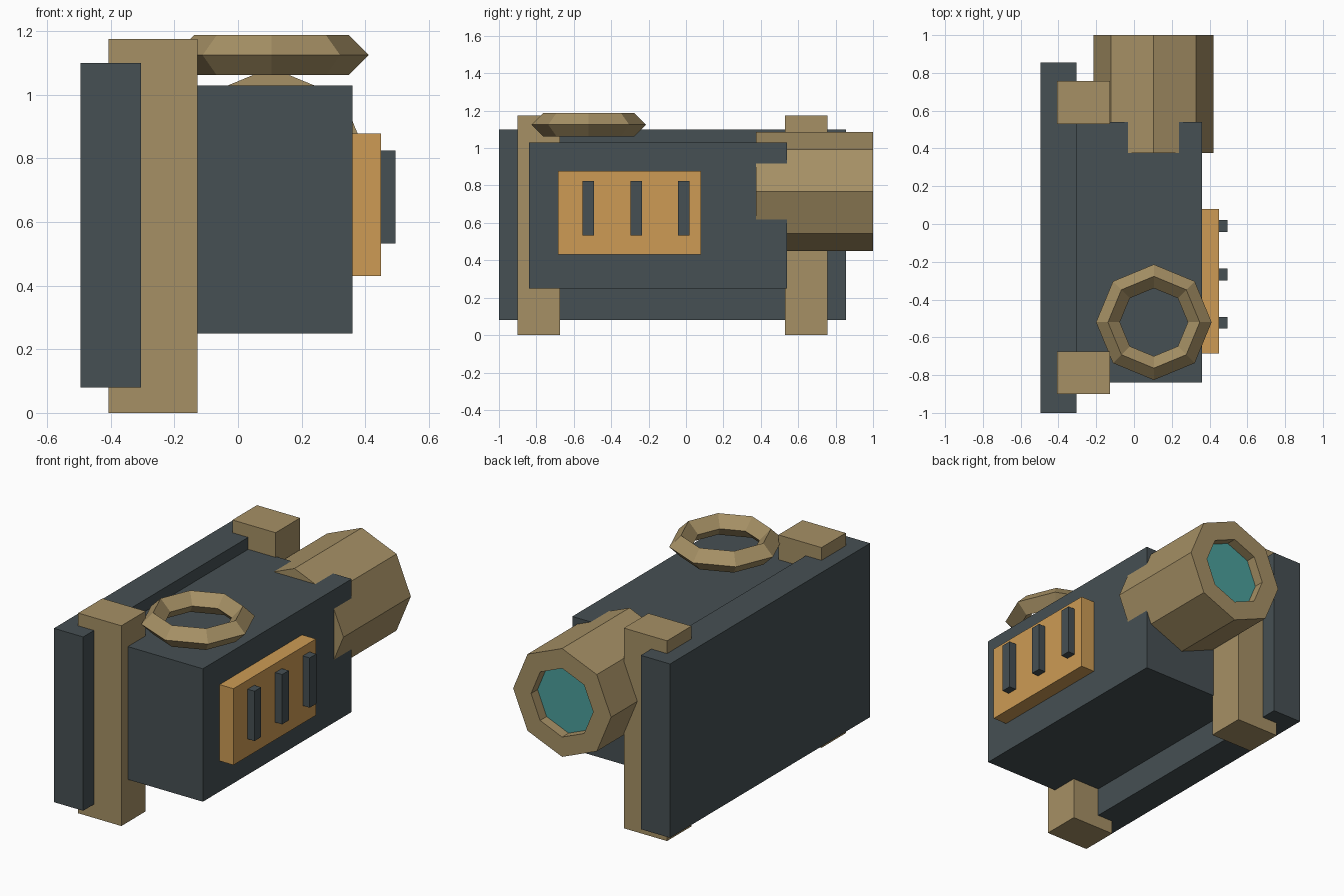
import bpy, bmesh
from math import radians, cos, sin, pi
from mathutils import Matrix, Vector

if "Cube" in bpy.data.objects:
    bpy.data.objects.remove(bpy.data.objects["Cube"])


def material(name, rgb):
    m = bpy.data.materials.new(name)
    m.diffuse_color = (*rgb, 1)
    m.use_nodes = True
    m.node_tree.nodes["Principled BSDF"].inputs["Base Color"].default_value = m.diffuse_color
    return m


DARK = material("dark_metal", (0.061, 0.08, 0.087))
TAN = material("tan_metal", (0.38, 0.28, 0.13))
ORANGE = material("orange_panel", (0.61, 0.33, 0.09))
TEAL = material("teal_lens", (0.07, 0.35, 0.33))


def finish(bm, name, *mats):
    bmesh.ops.recalc_face_normals(bm, faces=bm.faces)
    mesh = bpy.data.meshes.new(name)
    bm.to_mesh(mesh)
    bm.free()
    for m in mats:
        mesh.materials.append(m)
    ob = bpy.data.objects.new(name, mesh)
    bpy.context.collection.objects.link(ob)
    return ob


def box(name, x, y, z, mat):
    """Box from (min, max) ranges on each axis."""
    bm = bmesh.new()
    size = [b - a for a, b in (x, y, z)]
    mid = [(a + b) / 2 for a, b in (x, y, z)]
    bmesh.ops.create_cube(bm, size=1, matrix=Matrix.Translation(mid) @ Matrix.Diagonal((*size, 1)))
    return finish(bm, name, mat)


# Side plate, main housing and the two upright posts
box("side_plate", (-0.495, -0.305), (-1.0, 0.855), (0.08, 1.10), DARK)
box("housing", (-0.32, 0.36), (-0.84, 0.54), (0.25, 1.03), DARK)
box("front_post", (-0.407, -0.127), (-0.90, -0.675), (0, 1.175), TAN)
box("rear_post", (-0.407, -0.127), (0.53, 0.757), (0, 1.175), TAN)

# Vent panel with three raised slats
box("vent_panel", (0.35, 0.45), (-0.685, 0.08), (0.43, 0.878), ORANGE)
for i in range(3):
    y = -0.523 + i * 0.256
    box(f"vent_slat_{i + 1}", (0.44, 0.495), (y - 0.031, y + 0.031), (0.533, 0.825), DARK)

# Eight-sided barrel with a recessed lens in its rear end
R, r, depth = 0.318, 0.192, 0.06
bm = bmesh.new()
bmesh.ops.create_cone(bm, cap_ends=True, segments=8, radius1=R, radius2=R, depth=0.625,
                      matrix=Matrix.Translation((0.104, 0.6875, 0.768)) @ Matrix.Rotation(radians(-90), 4, 'X'))
bm.normal_update()
cap = max(bm.faces, key=lambda f: f.calc_center_median().y)
bmesh.ops.inset_region(bm, faces=[cap], thickness=(R - r) * cos(pi / 8))
lens = bmesh.ops.extrude_discrete_faces(bm, faces=[cap])["faces"][0]
bmesh.ops.translate(bm, verts=lens.verts, vec=(0, -depth, 0))
lens.material_index = 1
finish(bm, "barrel", TAN, TEAL)

# Ring on top: eight sides with a diamond section
bm = bmesh.new()
centre = Vector((0.105, -0.52, 1.125))
major, minor = 0.243, 0.063
rings = []
for i in range(8):
    a = i * pi / 4
    rings.append([bm.verts.new(centre + Vector(((major + minor * cos(b)) * cos(a),
                                                (major + minor * cos(b)) * sin(a),
                                                minor * sin(b))))
                  for b in (0, pi / 2, pi, 3 * pi / 2)])
for i in range(8):
    p, q = rings[i], rings[(i + 1) % 8]
    for j in range(4):
        k = (j + 1) % 4
        bm.faces.new((p[j], q[j], q[k], p[k]))
finish(bm, "top_ring", TAN)
